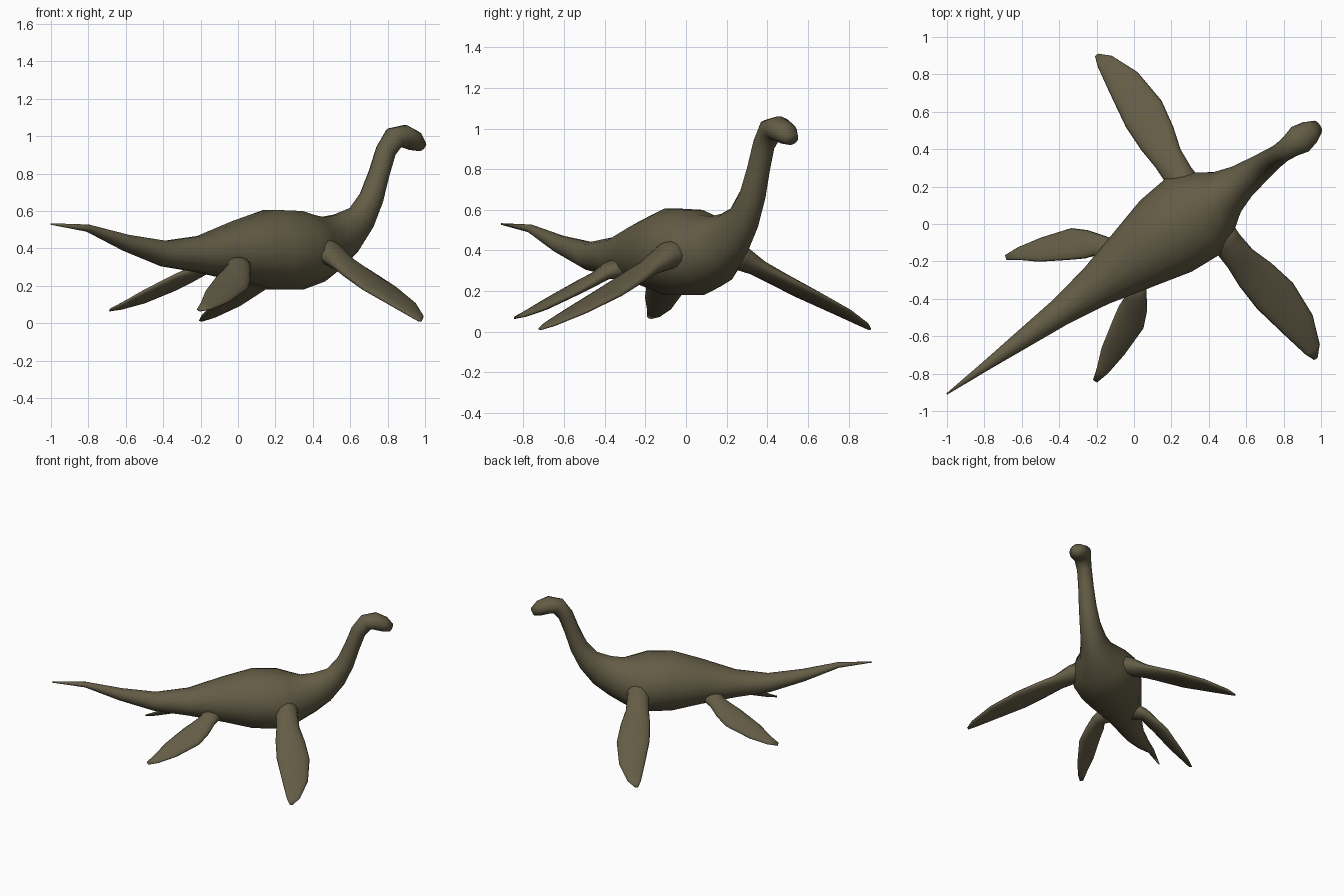
import bpy, bmesh, math
from mathutils import Vector, Matrix

cube = bpy.data.objects.get("Cube")
if cube:
    bpy.data.objects.remove(cube, do_unlink=True)

# The animal is built along +x (left is +y), then turned and shifted into place
HEADING = math.radians(35.8)
PLACE = Matrix.Translation((0.089, -0.123, 0)) @ Matrix.Rotation(HEADING, 4, "Z")

skin = bpy.data.materials.new("olive_skin")
skin.use_nodes = True
SKIN_COLOUR = (0.125, 0.107, 0.06, 1)
skin.diffuse_color = SKIN_COLOUR
skin.node_tree.nodes["Principled BSDF"].inputs["Base Color"].default_value = SKIN_COLOUR


def loft(name, rings):
    """Skin a row of (centre, half-axis, half-axis) ellipses and cap both ends."""
    sides = 14
    bm = bmesh.new()
    loops = []
    for centre, a, b in rings:
        angles = [math.tau * i / sides for i in range(sides)]
        loops.append([bm.verts.new(centre + a * math.cos(t) + b * math.sin(t)) for t in angles])
    for one, two in zip(loops, loops[1:]):
        for i in range(sides):
            j = (i + 1) % sides
            bm.faces.new((one[i], one[j], two[j], two[i]))
    bm.faces.new(loops[0])
    bm.faces.new(loops[-1])
    bmesh.ops.recalc_face_normals(bm, faces=bm.faces)
    bm.transform(PLACE)
    mesh = bpy.data.meshes.new(name)
    bm.to_mesh(mesh)
    bm.free()
    mesh.materials.append(skin)
    mesh.shade_smooth()
    obj = bpy.data.objects.new(name, mesh)
    bpy.context.collection.objects.link(obj)
    return obj


# Tail, trunk, neck and head: along, height, half width, half depth
SPINE = [
    (-1.343, .53, .004, .004), (-1.1, .508, .025, .02), (-.85, .43, .05, .045),
    (-.6, .372, .075, .07), (-.36, .368, .115, .1), (-.11, .385, .18, .165),
    (.1, .393, .235, .218), (.28, .39, .25, .215), (.4, .4, .2, .185),
    (.5, .43, .13, .15), (.6, .48, .095, .122), (.7, .56, .077, .085),
    (.77, .67, .066, .066), (.82, .8, .058, .056), (.865, .92, .055, .056),
    (.92, .99, .062, .062), (.985, 1.0, .08, .06), (1.05, .975, .065, .055),
    (1.1, .945, .038, .03),
]
points = [Vector((s, 0, z)) for s, z, w, h in SPINE]
body_rings = []
for i, (s, z, w, h) in enumerate(SPINE):
    along = (points[min(i + 1, len(points) - 1)] - points[max(i - 1, 0)]).normalized()
    up = along.cross(Vector((0, 1, 0))) * -1
    body_rings.append((points[i], Vector((0, w, 0)), up * h))
loft("body", body_rings)

# Flippers: leading (along, out, height), trailing (along, out, height), half thickness
FRONT = [
    ((.43, .1, .39), (.25, .1, .39), .09), ((.425, .22, .37), (.265, .22, .37), .065),
    ((.435, .33, .315), (.27, .33, .315), .04), ((.474, .45, .255), (.262, .45, .26), .032),
    ((.505, .6, .185), (.268, .6, .19), .026), ((.49, .8, .1), (.305, .8, .105), .02),
    ((.43, .95, .035), (.335, .95, .04), .013), ((.38, 1.0, .012), (.355, 1.0, .014), .006),
]
REAR = [
    ((-.1, .1, .32), (-.26, .06, .32), .06), ((-.17, .2, .285), (-.275, .14, .31), .04),
    ((-.22, .27, .23), (-.32, .155, .285), .03), ((-.285, .33, .18), (-.395, .2, .25), .025),
    ((-.45, .385, .11), (-.53, .285, .17), .02), ((-.58, .415, .075), (-.61, .355, .11), .013),
    ((-.655, .42, .065), (-.665, .395, .075), .006),
]
for kind, sections in (("front", FRONT), ("rear", REAR)):
    for side, sign in (("left", 1), ("right", -1)):
        flip = Matrix.Diagonal((1, sign, 1))
        rings = []
        for k, (lead, trail, thick) in enumerate(sections):
            lead, trail = Vector(lead), Vector(trail)
            chord = (lead - trail) / 2
            nxt, prv = sections[min(k + 1, len(sections) - 1)], sections[max(k - 1, 0)]
            span = Vector(nxt[0]) + Vector(nxt[1]) - Vector(prv[0]) - Vector(prv[1])
            normal = chord.cross(span).normalized() * thick
            rings.append((flip @ ((lead + trail) / 2), flip @ chord, flip @ normal))
        loft(f"{kind}_{side}_flipper", rings)
